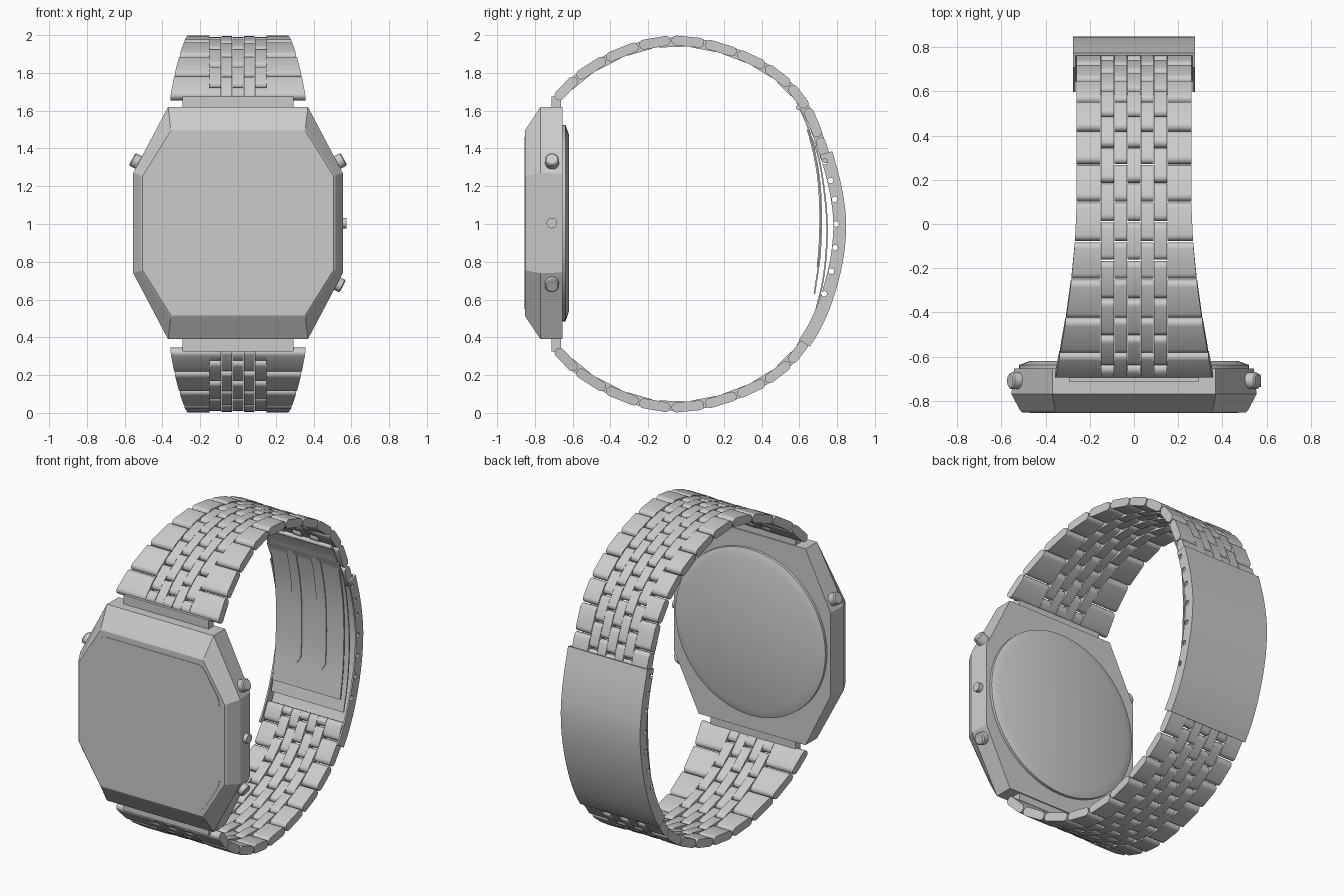
import bpy, bmesh, math
from mathutils import Vector, Matrix

if "Cube" in bpy.data.objects:
    bpy.data.objects.remove(bpy.data.objects["Cube"])

MID = 1.005          # centre height of the case


def finish(name, bm, angle=35):
    bmesh.ops.recalc_face_normals(bm, faces=bm.faces)
    me = bpy.data.meshes.new(name)
    bm.to_mesh(me)
    bm.free()
    ob = bpy.data.objects.new(name, me)
    bpy.context.collection.objects.link(ob)
    bpy.ops.object.select_all(action='DESELECT')
    ob.select_set(True)
    bpy.context.view_layer.objects.active = ob
    if angle:
        bpy.ops.object.shade_smooth_by_angle(angle=math.radians(angle))
    return ob


def skin(bm, rings):
    rings = [[bm.verts.new(p) for p in r] for r in rings]
    n = len(rings[0])
    for a, b in zip(rings, rings[1:]):
        for i in range(n):
            j = (i + 1) % n
            bm.faces.new((a[i], a[j], b[j], b[i]))
    bm.faces.new(rings[0])
    bm.faces.new(rings[-1][::-1])


def cyl(bm, centre, axis, r1, r2, depth, seg=32):
    rot = Vector(axis).to_track_quat('Z', 'Y').to_matrix().to_4x4()
    bmesh.ops.create_cone(bm, cap_ends=True, segments=seg, radius1=r1, radius2=r2,
                          depth=depth, matrix=Matrix.Translation(centre) @ rot)


def spline(pts, n=5):
    p = [Vector(q) for q in pts]
    p = [2 * p[0] - p[1]] + p + [2 * p[-1] - p[-2]]
    out = []
    for i in range(1, len(p) - 2):
        a, b, c, d = p[i - 1:i + 3]
        for k in range(n):
            t = k / n
            out.append(0.5 * (2 * b + (c - a) * t + (2 * a - 5 * b + 4 * c - d) * t * t
                              + (3 * b - a - 3 * c + d) * t ** 3))
    return out + [p[-2]]


def section(p, nrm, t0, t1, x0, x1):
    return [(x, p.x + nrm.x * t, p.y + nrm.y * t)
            for x, t in ((x0, t0), (x1, t0), (x1, t1), (x0, t1))]


def band(bm, curve, t0, t1, x0, x1, round_ends=False):
    """Strip following a (y, z) curve; t is the offset outwards."""
    rings, cx, hw = [], (x0 + x1) / 2, (x1 - x0) / 2
    for i, p in enumerate(curve):
        d = (curve[min(i + 1, len(curve) - 1)] - curve[max(i - 1, 0)]).normalized()
        w = hw
        if round_ends:
            e = min((p - curve[0]).length, (p - curve[-1]).length)
            w = hw * math.sqrt(max(0.1, 1 - max(0, 1 - e / hw) ** 2))
        rings.append(section(p, Vector((-d.y, d.x)), t0, t1, cx - w, cx + w))
    skin(bm, rings)


# ---- case: lofted octagon ----
def octagon(y, hx, cz, cx, hz):
    q = [(cx, hz), (hx, cz), (hx, -cz), (cx, -hz), (-cx, -hz), (-hx, -cz), (-hx, cz), (-cx, hz)]
    return [(x, y, MID + z) for x, z in q]


bm = bmesh.new()
skin(bm, [octagon(-0.853, 0.505, 0.25, 0.355, 0.49), octagon(-0.845, 0.515, 0.252, 0.357, 0.503),
          octagon(-0.77, 0.555, 0.265, 0.37, 0.615), octagon(-0.655, 0.543, 0.262, 0.37, 0.615)])
finish("case", bm, 0)

# ---- display glass ----
quarter = [(0.325, 0.455), (0.35, 0.445), (0.37, 0.425), (0.455, 0.29), (0.465, 0.265), (0.47, 0.23)]
loop = quarter + [(x, -z) for x, z in quarter[::-1]]
loop += [(-x, z) for x, z in loop[::-1]]
bm = bmesh.new()
skin(bm, [[(x, y, MID + z) for x, z in loop] for y in (-0.856, -0.84)])
finish("display_glass", bm, 0)

# ---- round case back ----
bm = bmesh.new()
cyl(bm, (0, -0.648, MID), (0, 1, 0), 0.52, 0.52, 0.02, 64)
cyl(bm, (0, -0.629, MID), (0, 1, 0), 0.52, 0.47, 0.018, 64)
finish("case_back", bm)

# ---- buttons ----
n = Vector((0.884, 0, 0.467))
for name, sx, sz in (("upper_right", 1, 1), ("lower_right", 1, -1), ("upper_left", -1, 1)):
    axis = Vector((n.x * sx, 0, n.z * sz))
    bm = bmesh.new()
    base = Vector((0.525 * sx, -0.71, MID + 0.32 * sz))
    out = 0.012 if sz > 0 else 0.005
    cyl(bm, base + axis * out, axis, 0.037, 0.037, 0.045, 24)
    cyl(bm, base + axis * (out + 0.0255), axis, 0.037, 0.03, 0.006, 24)
    finish(name + "_button", bm)
bm = bmesh.new()
cyl(bm, (0.55, -0.71, 1.005), (1, 0, 0), 0.028, 0.028, 0.05, 24)
finish("middle_button", bm)

# ---- lugs ----
for name, z in (("upper_lug", 1.63), ("lower_lug", 0.37)):
    bm = bmesh.new()
    bmesh.ops.create_cube(bm, size=1, matrix=Matrix.Translation((0, -0.687, z))
                          @ Matrix.Diagonal((0.59, 0.05, 0.09, 1)))
    finish(name, bm, 0)


# ---- bracelet links ----
def half_width(y):
    return 0.26 + 0.1 * (max(0, 0.1 - y) / 0.8) ** 1.7


def link(bm, a, b, x0, x1, taper=0, r=0.026):
    """Pillow-ended link; taper = +-1 makes the outer edge follow the strap width."""
    d = (b - a).normalized()
    nrm = Vector((-d.y, d.x))
    a, b = a + d * 0.003, b - d * 0.003
    ends = [(r * (1 - math.cos(t)), r * math.sin(t)) for t in (math.radians(k) for k in (15, 40, 65, 90))]
    st = [(a + d * u, h) for u, h in ends] + [(b - d * u, h) for u, h in ends[::-1]]
    rings = []
    for p, h in st:
        lo, hi = x0, x1
        if taper:
            w = half_width(p.x)
            lo, hi = (0.152, w) if taper > 0 else (-w, -0.152)
        rings.append(section(p, nrm, -h, h, lo, hi))
    skin(bm, rings)


def bracelet(name, pts, mirror):
    bm = bmesh.new()
    P = [Vector(p) for p in pts]
    M = [P[0]] + [(a + b) / 2 for a, b in zip(P, P[1:])] + [P[-1]]
    for a, b in zip(P, P[1:]):
        link(bm, a, b, 0, 0, 1)
        link(bm, a, b, 0, 0, -1)
        for c in (-0.06, 0.06):
            link(bm, a, b, c - 0.028, c + 0.028, r=0.023)
    for a, b in zip(M, M[1:]):
        for c in (-0.12, 0, 0.12):
            link(bm, a, b, c - 0.03, c + 0.03)
    if mirror:
        for v in bm.verts:
            v.co.z = 2.0 - v.co.z
    finish(name, bm)


path = [(-0.69, 1.66), (-0.58, 1.775), (-0.425, 1.875), (-0.25, 1.945), (-0.08, 1.974), (0.1, 1.957),
        (0.27, 1.905), (0.42, 1.835), (0.55, 1.735), (0.64, 1.615), (0.705, 1.46), (0.748, 1.32)]
bracelet("upper_bracelet", path, False)
bracelet("lower_bracelet", path[:10] + [(0.69, 1.51)], True)

# ---- clasp cover with pierced side walls ----
cover = spline([(0.775, 1.385), (0.812, 1.25), (0.836, 1.13), (0.848, 1.0), (0.838, 0.85),
                (0.808, 0.7), (0.76, 0.55), (0.705, 0.43), (0.655, 0.35)], 4)
bm = bmesh.new()
band(bm, cover, -0.012, 0, -0.275, 0.275)
finish("clasp_cover", bm)
bm = bmesh.new()
for z, y in ((1.33, 0.735), (1.23, 0.765), (1.13, 0.787), (1.0, 0.797), (0.875, 0.79), (0.75, 0.77), (0.63, 0.732)):
    cyl(bm, (0, y, z), (1, 0, 0), 0.015, 0.015, 1, 16)
cutter = finish("pin_hole_cutter", bm, 0)
cutter.hide_render = True
cutter.hide_viewport = True
for name, x in (("clasp_wall_right", 0.265), ("clasp_wall_left", -0.275)):
    bm = bmesh.new()
    band(bm, cover, -0.068, -0.006, x, x + 0.01)
    mod = finish(name, bm).modifiers.new("pin_holes", 'BOOLEAN')
    mod.operation = 'DIFFERENCE'
    mod.object = cutter

# ---- folding leaves inside the clasp ----
inner = spline([(0.6, 1.615), (0.65, 1.5), (0.697, 1.3), (0.715, 1.1), (0.71, 0.85), (0.68, 0.63)], 6)
outer = spline([(0.645, 1.5), (0.7, 1.36), (0.735, 1.15), (0.747, 0.95), (0.73, 0.73), (0.69, 0.55)], 6)
for name, curve, w in (("inner_leaf", inner, 0.235), ("outer_leaf", outer, 0.25)):
    bm = bmesh.new()
    band(bm, curve, -0.004, 0.004, -w, w)
    finish(name, bm)
bm = bmesh.new()
for c in (-0.085, 0.085):
    band(bm, inner[6:-4], -0.01, 0.0, c - 0.032, c + 0.032, True)
finish("leaf_ribs", bm)
bm = bmesh.new()
cyl(bm, (0, 0.597, 1.617), (1, 0, 0), 0.014, 0.014, 0.47, 16)
finish("leaf_hinge_pin", bm)
